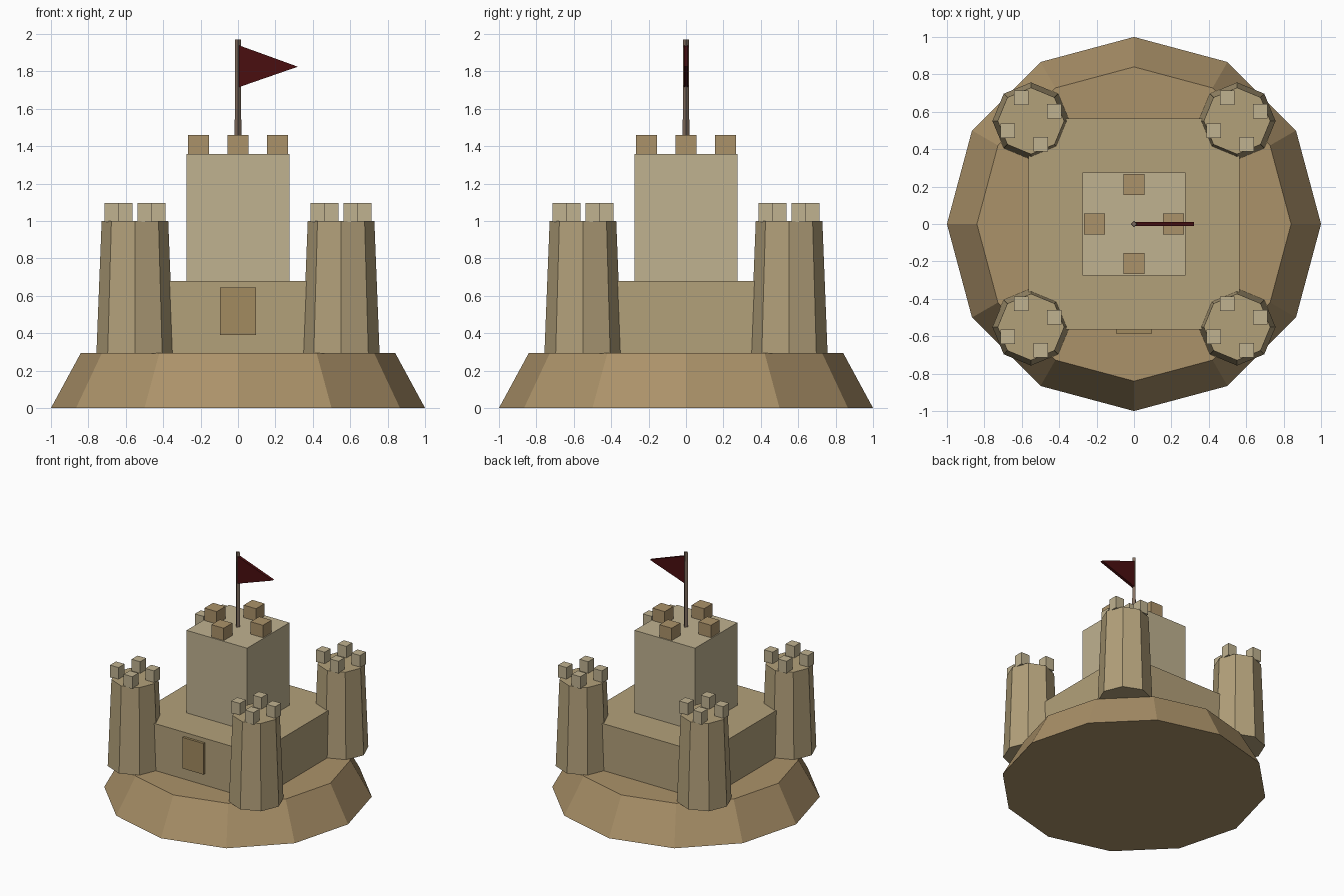
import bpy, bmesh
from math import radians, cos, sin, pi

if "Cube" in bpy.data.objects:
    bpy.data.objects.remove(bpy.data.objects["Cube"])


def material(name, r, g, b):
    m = bpy.data.materials.new(name)
    m.diffuse_color = (r, g, b, 1)
    m.use_nodes = True
    m.node_tree.nodes["Principled BSDF"].inputs["Base Color"].default_value = m.diffuse_color
    return m


SAND = material("sand", 0.41, 0.288, 0.142)
WALL = material("wall_sand", 0.45, 0.355, 0.195)
PALE = material("pale_sand", 0.525, 0.445, 0.28)
GATE = material("gate_sand", 0.36, 0.258, 0.117)
WOOD = material("stick", 0.22, 0.155, 0.115)
RED = material("flag_red", 0.068, 0.0045, 0.005)


def finish(bm, name, mat):
    bmesh.ops.recalc_face_normals(bm, faces=bm.faces)
    me = bpy.data.meshes.new(name)
    bm.to_mesh(me)
    bm.free()
    me.materials.append(mat)
    ob = bpy.data.objects.new(name, me)
    bpy.context.collection.objects.link(ob)
    return ob


def box(name, mat, x, y, z0, z1, sx, sy):
    bm = bmesh.new()
    bmesh.ops.create_cube(bm, size=1)
    bmesh.ops.scale(bm, vec=(sx, sy, z1 - z0), verts=bm.verts)
    bmesh.ops.translate(bm, vec=(x, y, (z0 + z1) / 2), verts=bm.verts)
    return finish(bm, name, mat)


def frustum(name, mat, x, y, z0, z1, r0, r1, sides):
    bm = bmesh.new()
    bmesh.ops.create_cone(bm, cap_ends=True, segments=sides,
                          radius1=r0, radius2=r1, depth=z1 - z0)
    bmesh.ops.translate(bm, vec=(x, y, (z0 + z1) / 2), verts=bm.verts)
    return finish(bm, name, mat)


# Mound, curtain wall, gate and keep
frustum("sand_mound", SAND, 0, 0, 0, 0.295, 1.0, 0.84, 12)
box("castle_wall", WALL, 0, 0, 0.292, 0.68, 1.13, 1.13)
box("gate", GATE, 0, -0.57, 0.39, 0.645, 0.19, 0.03)
box("keep", PALE, 0, 0, 0.67, 1.358, 0.55, 0.55)

# Keep battlements
for i in range(4):
    a = i * pi / 2
    box("keep_merlon", SAND, 0.21 * cos(a), 0.21 * sin(a), 1.35, 1.46, 0.112, 0.112)

# Corner towers with battlements
for tx in (-0.551, 0.551):
    for ty in (-0.551, 0.551):
        frustum("corner_tower", WALL, tx, ty, 0.292, 1.0, 0.206, 0.178, 8)
        for i in range(4):
            a = radians(22.5) + i * pi / 2
            box("tower_merlon", PALE, tx + 0.135 * cos(a), ty + 0.135 * sin(a),
                0.995, 1.095, 0.078, 0.078)

# Flagpole
frustum("flagpole", WOOD, 0, 0, 1.35, 1.97, 0.018, 0.016, 4)

# Pennant: extruded triangle
bm = bmesh.new()
tri = bm.faces.new([bm.verts.new((x, -0.012, z))
                    for x, z in ((0.003, 1.715), (0.32, 1.825), (0.003, 1.94))])
ext = bmesh.ops.extrude_face_region(bm, geom=[tri], use_keep_orig=True)
bmesh.ops.translate(bm, vec=(0, 0.024, 0),
                    verts=[v for v in ext["geom"] if isinstance(v, bmesh.types.BMVert)])
finish(bm, "flag", RED)
